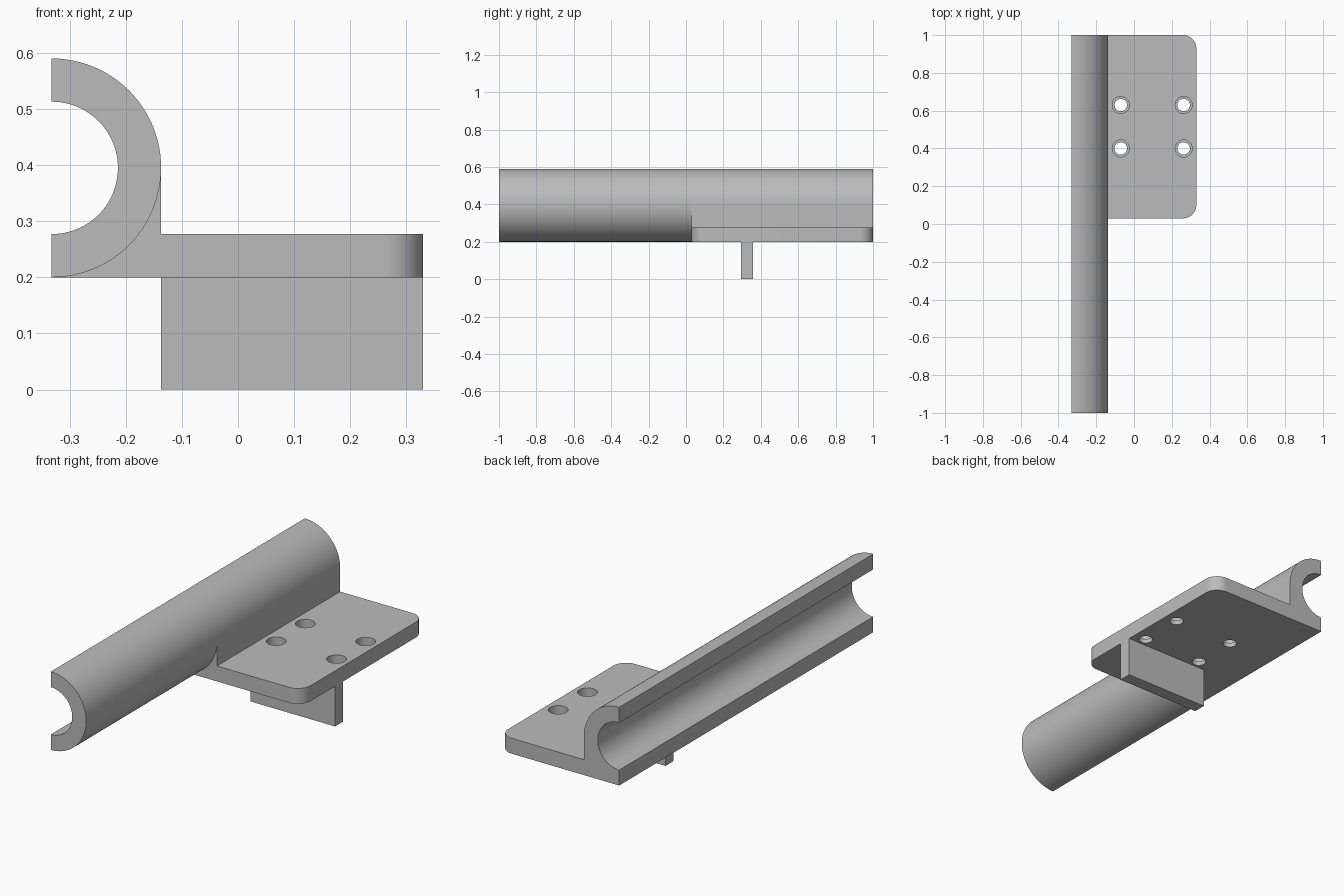
import bpy, bmesh
from math import pi, sin, cos, radians

if "Cube" in bpy.data.objects:
    bpy.data.objects.remove(bpy.data.objects["Cube"], do_unlink=True)

# Main dimensions
LEFT, RIGHT = -0.332, 0.33
OUTER, INNER = 0.195, 0.118
BASE, PLATE_TOP = 0.2, 0.277
AXIS_Z = BASE + OUTER
WALL_X = LEFT + OUTER
PLATE_Y = 0.03
STEPS = 48

grey = bpy.data.materials.new("light_grey")
grey.diffuse_color = (0.5, 0.5, 0.5, 1)
grey.use_nodes = True
grey.node_tree.nodes["Principled BSDF"].inputs["Base Color"].default_value = (0.5, 0.5, 0.5, 1)


def arc(radius, start, end, steps):
    """Points of an arc about the channel axis, in x and z."""
    angles = [start + (end - start) * i / steps for i in range(steps + 1)]
    return [(LEFT + radius * cos(a), AXIS_Z + radius * sin(a)) for a in angles]


def prism(name, profile, y0, y1, end_cap=True, round_corners=0):
    """Extrude an x-z profile along y, optionally rounding the far corners."""
    bm = bmesh.new()
    front = [bm.verts.new((x, y0, z)) for x, z in profile]
    back = [bm.verts.new((x, y1, z)) for x, z in profile]
    bm.faces.new(front)
    if end_cap:
        bm.faces.new(back[::-1])
    for i in range(len(front)):
        j = (i + 1) % len(front)
        bm.faces.new((front[i], back[i], back[j], front[j]))
    if round_corners:
        corners = [e for e in bm.edges if all(abs(v.co.x - RIGHT) < 1e-4 for v in e.verts)
                   and abs(e.verts[0].co.z - e.verts[1].co.z) > 0.01]
        bmesh.ops.bevel(bm, geom=corners, offset=round_corners, segments=12,
                        profile=0.5, affect='EDGES')
    bmesh.ops.recalc_face_normals(bm, faces=bm.faces)
    mesh = bpy.data.meshes.new(name)
    bm.to_mesh(mesh)
    bm.free()
    obj = bpy.data.objects.new(name, mesh)
    bpy.context.collection.objects.link(obj)
    mesh.materials.append(grey)
    return obj


def select_only(obj):
    bpy.ops.object.select_all(action='DESELECT')
    obj.select_set(True)
    bpy.context.view_layer.objects.active = obj


def drill(target, x, y, radius, bottom):
    """Cut a round hole from above down to the given height."""
    top = PLATE_TOP + 0.05
    bpy.ops.mesh.primitive_cylinder_add(vertices=32, radius=radius, depth=top - bottom,
                                        location=(x, y, (top + bottom) / 2))
    cutter = bpy.context.object
    cutter.hide_render = True
    cutter.data.materials.append(grey)
    mod = target.modifiers.new("hole", 'BOOLEAN')
    mod.operation = 'DIFFERENCE'
    mod.solver = 'EXACT'
    mod.object = cutter
    select_only(target)
    bpy.ops.object.modifier_apply(modifier=mod.name)
    bpy.data.objects.remove(cutter, do_unlink=True)


# Free length of the half-round channel
inner_arc = arc(INNER, pi / 2, -pi / 2, STEPS)
channel = prism("half_round_channel",
                arc(OUTER, -pi / 2, pi / 2, STEPS) + inner_arc,
                -1, PLATE_Y, end_cap=False)

# Channel section merged with the mounting plate
bracket = prism("mounting_bracket",
                [(LEFT, BASE), (RIGHT, BASE), (RIGHT, PLATE_TOP), (WALL_X, PLATE_TOP)]
                + arc(OUTER, 0, pi / 2, STEPS // 2) + inner_arc,
                PLATE_Y, 1, round_corners=0.07)

# Four counterbored screw holes
for hx in (-0.07, 0.263):
    for hy in (0.4, 0.63):
        drill(bracket, hx, hy, 0.033, BASE - 0.05)
        drill(bracket, hx, hy, 0.045, BASE + 0.022)

# Locating tab under the plate
tab = prism("locating_tab",
            [(WALL_X, 0), (RIGHT, 0), (RIGHT, BASE), (WALL_X, BASE)], 0.293, 0.357)

for part in (channel, bracket, tab):
    select_only(part)
    bpy.ops.object.shade_smooth_by_angle(angle=radians(30))
